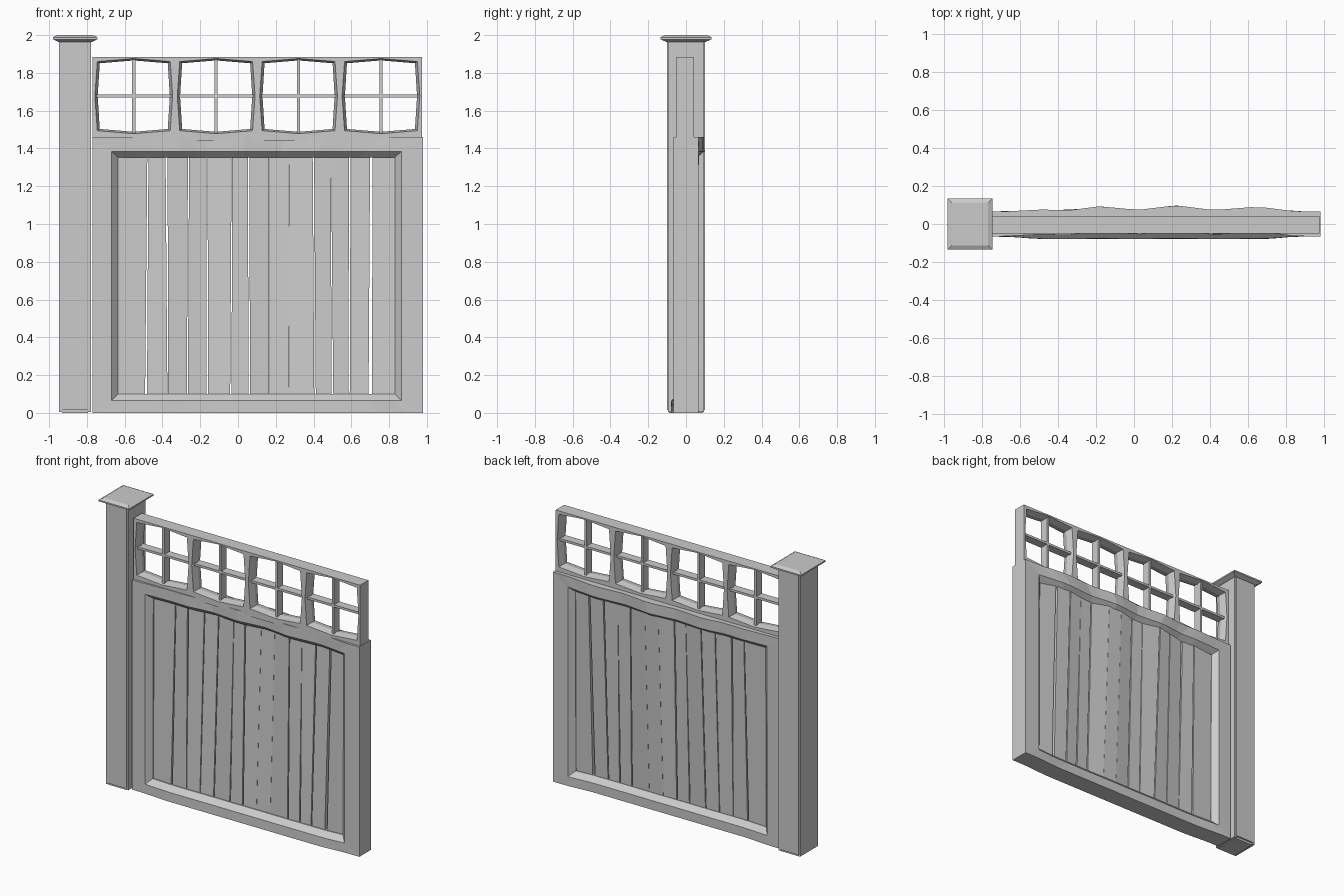
import bpy, bmesh
from mathutils import Vector

if "Cube" in bpy.data.objects:
    bpy.data.objects.remove(bpy.data.objects["Cube"])


def make(name, loops, closed_ring=False, caps=False):
    """Skin a list of equal-length closed point loops into one object."""
    bm = bmesh.new()
    rows = [[bm.verts.new(p) for p in lp] for lp in loops]
    n = len(rows[0])
    pairs = list(zip(rows, rows[1:]))
    if closed_ring:
        pairs.append((rows[-1], rows[0]))
    for a, b in pairs:
        for i in range(n):
            j = (i + 1) % n
            bm.faces.new((a[i], a[j], b[j], b[i]))
    if caps:
        bm.faces.new(rows[0])
        bm.faces.new(rows[-1])
    bmesh.ops.recalc_face_normals(bm, faces=bm.faces)
    me = bpy.data.meshes.new(name)
    bm.to_mesh(me)
    bm.free()
    ob = bpy.data.objects.new(name, me)
    bpy.context.collection.objects.link(ob)
    return ob


def rect(x0, x1, y, z0, z1, n=1):
    """Upright rectangle loop at depth y, n segments along the long rails."""
    xs = [x0 + (x1 - x0) * i / n for i in range(n + 1)]
    return [Vector((x, y, z0)) for x in xs] + [Vector((x, y, z1)) for x in reversed(xs)]


def box(name, x0, x1, y0, y1, z0, z1):
    return make(name, [rect(x0, x1, y, z0, z1) for y in (y0, y1)], caps=True)


def lerp_table(table, x):
    if x <= table[0][0]:
        return table[0][1]
    for (xa, a), (xb, b) in zip(table, table[1:]):
        if x <= xb:
            return a + (b - a) * (x - xa) / (xb - xa)
    return table[-1][1]


# Warp of the worn wood: strong at the top rail, slight forward bow at the foot
TOP_WAVE = [(-.70, 0), (-.48, .011), (-.35, .006), (-.18, .028), (.02, .009),
            (.22, .033), (.42, .008), (.65, .026), (.86, 0)]
FOOT_WAVE = [(-.68, 0), (-.5, -.014), (.7, -.014), (.86, 0)]


def warp(p, gain=1.0):
    t = min(1, max(0, p.z / 1.4))
    dy = lerp_table(TOP_WAVE, p.x) * t * gain + lerp_table(FOOT_WAVE, p.x) * (1 - t)
    return p + Vector((0, dy, 0))


# Post: core with cover boards on its sides, and a bevelled cap
PX = -.863
box("post_core", PX - .074, PX + .074, -.101, .101, .015, 1.97)
for s, side in ((-1, "left"), (1, "right")):
    xa, xb = sorted((PX + s * .066, PX + s * .085))
    box("post_board_" + side, xa, xb, -.096, .096, .005, 1.968)
box("post_foot", PX - .07, PX + .07, -.09, .09, 0, .02)

cap = []
for hx, hy, z in ((.09, .105, 1.964), (.118, .135, 1.978), (.118, .135, 1.988), (.095, .112, 2.0)):
    cap.append([(-.862 + sx * hx, sy * hy, z) for sx, sy in ((-1, -1), (1, -1), (1, 1), (-1, 1))])
make("post_cap", cap, caps=True)

# Main gate frame with splayed inner edges on both faces
N = 24
outer = (-.77, .98)
frame = [rect(*outer, -.065, 0, 1.46, N),
         rect(-.67, .865, -.065, .065, 1.385, N),
         rect(-.635, .83, -.028, .10, 1.352, N),
         rect(-.635, .83, .028, .10, 1.352, N),
         rect(-.67, .865, .065, .065, 1.385, N),
         rect(*outer, .065, 0, 1.46, N)]
make("gate_frame", [[warp(p) for p in lp] for lp in frame], closed_ring=True)

# Planks: joint centre x at bottom, at top, gap at bottom, gap at top
JOINTS = [(-.65, -.65, 0, 0), (-.487, -.477, .010, .006), (-.372, -.378, .003, .011),
          (-.268, -.262, .005, .006), (-.163, -.164, .007, .007), (-.038, -.032, .007, .003),
          (.06, .056, .008, .007), (.165, .165, .001, .001), (.272, .268, .001, .001),
          (.408, .399, .008, .007), (.5, .492, .009, .001), (.588, .592, .007, .008),
          (.70, .706, .018, .013), (.845, .845, 0, 0)]
for k, (a, b) in enumerate(zip(JOINTS, JOINTS[1:])):
    loops = []
    for y in (-.022, .024):
        lp = [Vector((a[0] + a[2] / 2, y, .08)), Vector((b[0] - b[2] / 2, y, .08)),
              Vector((b[1] - b[3] / 2, y, 1.37)), Vector((a[1] + a[3] / 2, y, 1.37))]
        loops.append([warp(p, 1.75) for p in lp])
    make(f"plank_{k + 1}", loops, caps=True)

# Lattice: four cells with bowed openings and crossed glazing bars
X0, X1, ZC = -.77, .975, 1.677
W = (X1 - X0) / 4
Y0, Y1 = -.05, .042
YM = (Y0 + Y1) / 2


def octo(cx, y, cw, ch, mw, mh):
    """Eight-point loop: corners (cw, ch) and side middles (mw, mh)."""
    pts = [(-cw, -ch), (0, -mh), (cw, -ch), (mw, 0), (cw, ch), (0, mh), (-cw, ch), (-mw, 0)]
    return [(cx + x, y, ZC + z) for x, z in pts]


H = .207
for k in range(4):
    cx = X0 + W * (k + .5)
    make(f"lattice_cell_{k + 1}", [
        octo(cx, Y0, W / 2, H, W / 2, H),
        octo(cx, Y0, .193, .183, .206, .199),
        octo(cx, YM, .180, .174, .191, .189),
        octo(cx, Y1, .193, .183, .206, .199),
        octo(cx, Y1, W / 2, H, W / 2, H)], closed_ring=True)
    box(f"glazing_bar_upright_{k + 1}", cx - .008, cx + .008, YM - .03, YM + .03, ZC - .195, ZC + .195)
    box(f"glazing_bar_cross_{k + 1}", cx - .197, cx + .197, YM - .03, YM + .03, ZC - .008, ZC + .008)
box("lattice_sill", X0, X1, Y0, Y1, 1.44, 1.472)
